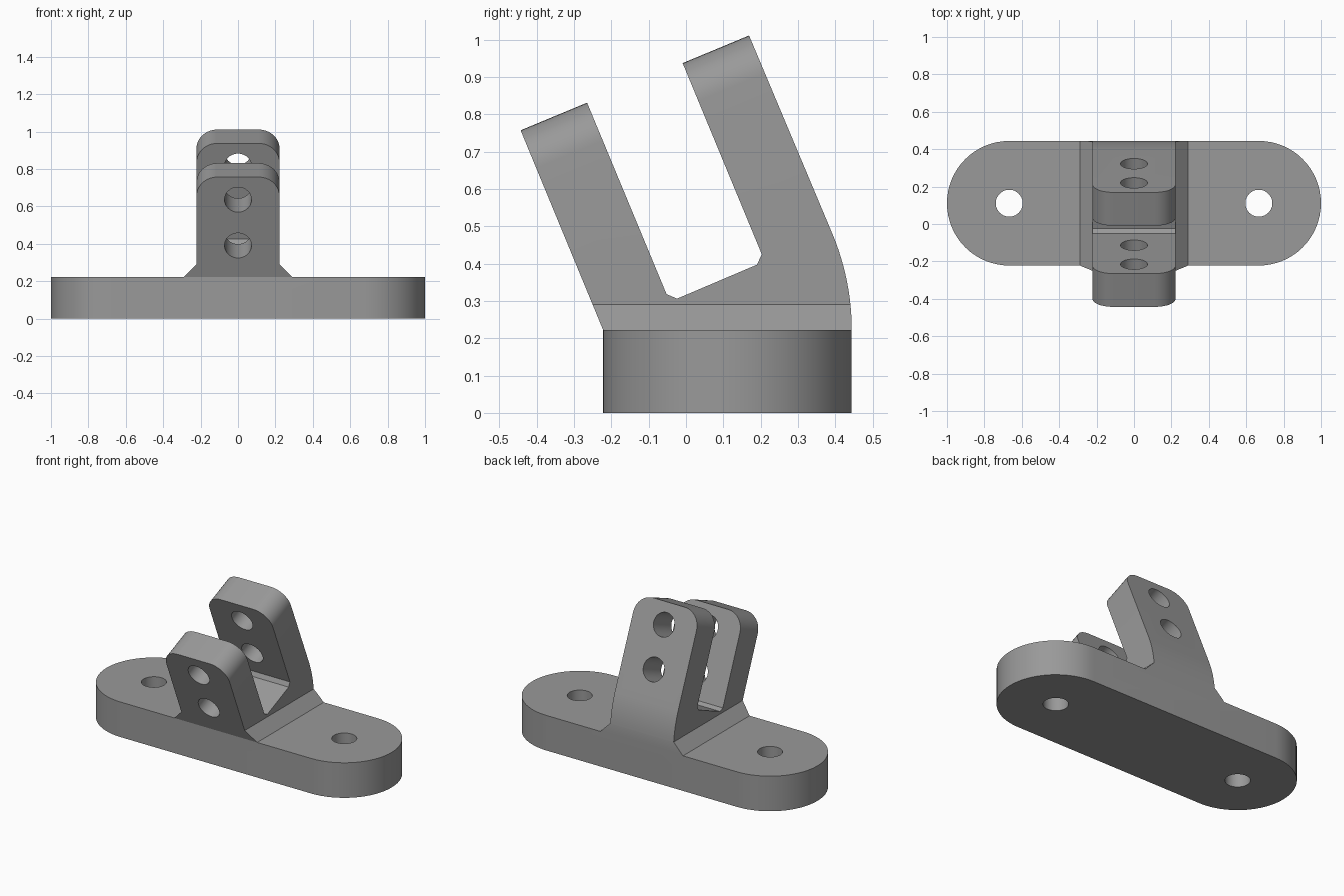
import bpy, bmesh, math
from mathutils import Vector, Matrix

if "Cube" in bpy.data.objects:
    bpy.data.objects.remove(bpy.data.objects["Cube"])

TILT = math.radians(22.5)
AXIS = Vector((0, math.cos(TILT), math.sin(TILT)))    # across the tabs
UP = Vector((0, -math.sin(TILT), math.cos(TILT)))     # along the tabs
TOP, FRONT, BACK = 0.222, -0.222, 0.444               # base height and y extent
HALF, CHAMFER, HOLE = 0.222, 0.068, 0.072

grey = bpy.data.materials.new("grey")
grey.diffuse_color = (0.32, 0.32, 0.32, 1)
grey.use_nodes = True
grey.node_tree.nodes["Principled BSDF"].inputs["Base Color"].default_value = grey.diffuse_color


def prism(name, points, direction):
    """Solid made by pushing a flat outline along a direction."""
    bm = bmesh.new()
    face = bm.faces.new([bm.verts.new(p) for p in points])
    out = bmesh.ops.extrude_face_region(bm, geom=[face])["geom"]
    bmesh.ops.translate(bm, vec=direction,
                        verts=[g for g in out if isinstance(g, bmesh.types.BMVert)])
    bmesh.ops.recalc_face_normals(bm, faces=bm.faces)
    mesh = bpy.data.meshes.new(name)
    bm.to_mesh(mesh)
    bm.free()
    mesh.materials.append(grey)
    obj = bpy.data.objects.new(name, mesh)
    bpy.context.collection.objects.link(obj)
    return obj


def drill(center, direction, length):
    """Round cutter centred on a point."""
    turn = direction.to_track_quat('Z', 'Y').to_matrix()
    ring = [Vector((HOLE * math.cos(a), HOLE * math.sin(a), -length / 2))
            for a in (math.tau * i / 48 for i in range(48))]
    return prism("hole_cutter", [center + turn @ p for p in ring], direction * length)


def combine(target, other, operation):
    mod = target.modifiers.new("combine", 'BOOLEAN')
    mod.operation, mod.object, mod.solver = operation, other, 'EXACT'
    bpy.context.view_layer.objects.active = target
    bpy.ops.object.modifier_apply(modifier=mod.name)
    bpy.data.objects.remove(other)


# Base plate with rounded ends
radius, mid = (BACK - FRONT) / 2, (BACK + FRONT) / 2
outline = []
for side in (1, -1):
    for i in range(33):
        a = math.pi * i / 32 - math.pi / 2
        outline.append(Vector((side * (1 - radius + radius * math.cos(a)),
                               mid + side * radius * math.sin(a), 0)))
base = prism("mount", outline, Vector((0, 0, TOP)))

# Two-tab bracket: side profile with a curved back
side_profile = [(FRONT, TOP), (-0.443, 0.757), (-0.265, 0.831), (-0.052, 0.318),
                (-0.024, 0.306), (0.190, 0.397), (0.203, 0.425),
                (-0.009, 0.937), (0.169, 1.011)]
bend = 0.667
for i in range(12, -1, -1):
    a = TILT * i / 12
    side_profile.append((BACK - bend + bend * math.cos(a), TOP + bend * math.sin(a)))
wide = HALF + CHAMFER
bracket = prism("bracket", [Vector((-wide, y, z)) for y, z in side_profile],
                Vector((2 * wide, 0, 0)))

# Trim the sides, leaving a sloped foot
for s in (1, -1):
    trim = [(HALF, 1.3), (HALF, TOP + CHAMFER), (wide + 0.1, TOP - 0.1), (wide + 0.1, 1.3)]
    combine(bracket, prism("side_cutter", [Vector((s * x, -0.8, z)) for x, z in trim],
                           Vector((0, 1.6, 0))), 'DIFFERENCE')

# Round the tab tips
bm = bmesh.new()
bm.from_mesh(bracket.data)
tips = []
for e in bm.edges:
    a, b = (v.co for v in e.verts)
    along = abs((b - a).normalized().dot(AXIS))
    if along > 0.99 and min(a.z, b.z) > 0.7:
        tips.append(e)
bmesh.ops.bevel(bm, geom=tips, offset=0.111, offset_type='OFFSET', segments=10,
                profile=0.5, affect='EDGES')
bm.to_mesh(bracket.data)
bm.free()

# Holes through both tabs
tip = Vector((0, -0.443, 0.757))
for down in (0.131, 0.396):
    combine(bracket, drill(tip - UP * down + AXIS * 0.33, AXIS, 1.0), 'DIFFERENCE')

# Screw holes through the base
for s in (1, -1):
    combine(base, drill(Vector((s * (1 - radius), mid, TOP / 2)), Vector((0, 0, 1)), 0.6),
            'DIFFERENCE')

# Join into one part
combine(base, bracket, 'UNION')
bpy.ops.object.select_all(action='DESELECT')
base.select_set(True)
bpy.context.view_layer.objects.active = base
bpy.ops.object.shade_smooth_by_angle(angle=math.radians(20))
